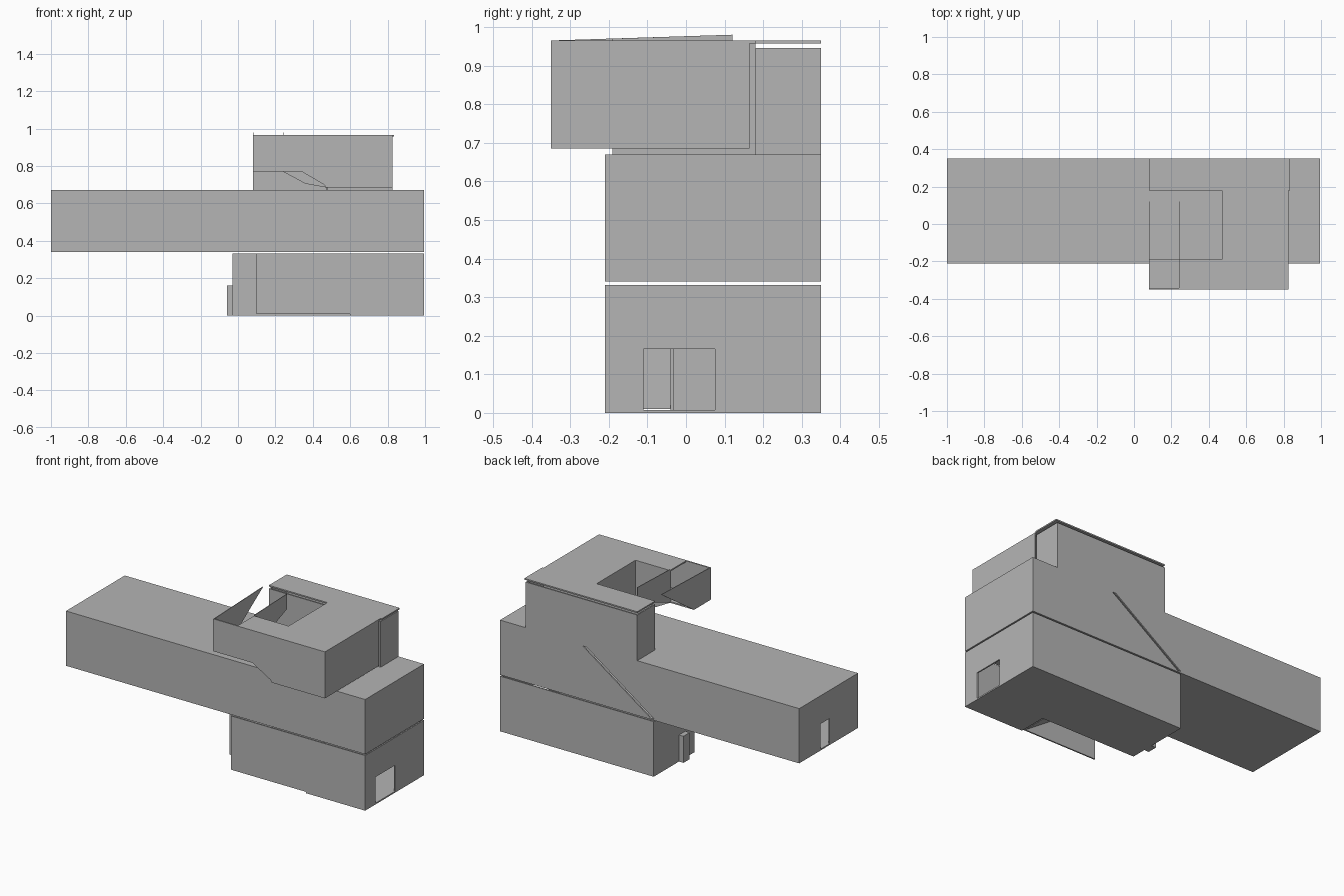
import bpy, bmesh

cube = bpy.data.objects.get("Cube")
if cube:
    bpy.data.objects.remove(cube)

mat = bpy.data.materials.new("concrete_grey")
mat.use_nodes = True
grey = (0.46, 0.46, 0.46, 1)
mat.diffuse_color = grey
mat.node_tree.nodes["Principled BSDF"].inputs["Base Color"].default_value = grey

T = 0.008  # wall thickness


def prism(name, axis, profile, lo, hi):
    """Extrude a 2D profile along x (y,z points), y (x,z points) or z (x,y points)."""
    place = {"x": lambda a, b, c: (c, a, b),
             "y": lambda a, b, c: (a, c, b),
             "z": lambda a, b, c: (a, b, c)}[axis]
    bm = bmesh.new()
    rings = [[bm.verts.new(place(a, b, c)) for a, b in profile] for c in (lo, hi)]
    n = len(profile)
    bm.faces.new(rings[0])
    bm.faces.new(rings[1][::-1])
    for i in range(n):
        j = (i + 1) % n
        bm.faces.new((rings[0][i], rings[1][i], rings[1][j], rings[0][j]))
    bmesh.ops.recalc_face_normals(bm, faces=bm.faces)
    me = bpy.data.meshes.new(name)
    bm.to_mesh(me)
    bm.free()
    me.materials.append(mat)
    ob = bpy.data.objects.new(name, me)
    bpy.context.collection.objects.link(ob)
    return ob


def box(name, x, y, z):
    return prism(name, "z", [(x[0], y[0]), (x[1], y[0]), (x[1], y[1]), (x[0], y[1])], *z)


def door_wall(name, x, y, z, door, top):
    """Wall across x with a doorway cut up from its foot."""
    pts = [(y[0], z[0]), (door[0], z[0]), (door[0], top), (door[1], top),
           (door[1], z[0]), (y[1], z[0]), (y[1], z[1]), (y[0], z[1])]
    return prism(name, "x", pts, *x)


F, B, E = -0.21, 0.35, 0.995  # front, back and left end of the long volumes

# Ground floor
W, R = -0.03, -0.04  # right end and recessed entrance wall
GT = 0.332
prism("ground_slab", "z", [(W, R), (0.6, R), (0.6, F), (E, F), (E, B), (W, B)], 0, T)
box("ground_front_wall", (0.1, E), (F, F + T), (T, GT))
box("ground_back_wall", (W, E), (B - T, B), (0, GT))
box("ground_right_wall", (W, W + T), (R, B), (0, GT))
box("ground_inner_wall", (W, 0.6), (R, R + T), (0, GT))
door_wall("ground_left_wall", (E - T, E), (F, B), (0, GT), (-0.11, 0.075), 0.165)
box("entrance_door", (-0.06, W), (0.05, 0.11), (0, 0.16))
prism("stair", "y", [(0.6, 0.01), (0.58, 0.01), (0.16, 0.29), (0.17, 0.3)], F + T, R)

# Long middle floor
LO, HI = 0.34, 0.67
box("middle_floor", (-1, E), (F, B), (LO, LO + T))
box("middle_roof", (-1, E), (F, B), (HI - T, HI))
box("middle_front_wall", (-1, E), (F, F + T), (LO, HI))
box("middle_left_wall", (E - T, E), (F, B), (LO, HI))
door_wall("middle_right_wall", (-1, -1 + T), (F, B), (LO, HI), (0.06, 0.147), 0.5)

# Back wall split by a diagonal slot
prism("middle_back_wall_right", "y",
      [(-1, LO), (-0.045, LO), (0.43, HI), (-1, HI)], B - T, B)
prism("middle_back_wall_left", "y",
      [(-0.02, LO), (E, LO), (E, HI), (0.455, HI)], B - T, B)

# Top floor: roof around an open courtyard
X0, X1, CX = 0.08, 0.825, 0.47
FY, CF, CB = -0.35, -0.19, 0.18
TOP = 0.965
prism("top_roof", "z",
      [(0.24, FY), (X1, FY), (X1, CB), (X1 + T, CB), (X1 + T, B), (X0, B),
       (X0, CB), (CX, CB), (CX, CF), (0.24, CF)], TOP - T, TOP)

# Back wing, stopping just below the roof
WT = 0.945
box("wing_back_wall", (X0, X1), (B - T, B), (HI, WT))
box("wing_courtyard_wall", (X0, X1), (CB, CB + T), (HI, WT))
for side, x in (("right", X0), ("left", X1 - T)):
    box("wing_" + side + "_wall", (x, x + T), (CB, B), (HI, WT))

# Front wing with a raised, sloped underside
UZ = 0.685
foot = [(X0, 0.77), (0.34, 0.77), (0.46, 0.70), (CX, UZ), (X1, UZ)]
prism("front_wall", "y", foot + [(X1, TOP), (X0, TOP)], FY, FY + T)
prism("front_wing_underside", "y",
      foot + [(x, z + T) for x, z in reversed(foot)], FY, CF)
box("top_floor_slab", (CX, X1), (CF, 0.165), (UZ, UZ + T))
box("top_left_wall", (X1 - T, X1), (FY, 0.165), (UZ, TOP))
box("courtyard_left_wall", (CX, CX + T), (CF, CB), (HI, TOP))
prism("courtyard_front_wall", "y",
      [(0.24, 0.77), (0.36, 0.705), (CX, UZ), (CX, TOP), (0.24, TOP)], CF - T, CF)

# Upright pointed fins beside the roof opening
prism("end_fin", "x",
      [(FY, 0.77), (CF, 0.77), (0.12, 0.98), (FY, TOP)], X0, X0 + 0.004)
prism("courtyard_fin", "x",
      [(CF, 0.77), (0.12, 0.89), (0.12, 0.98), (CF, 0.97)], 0.24, 0.244)
